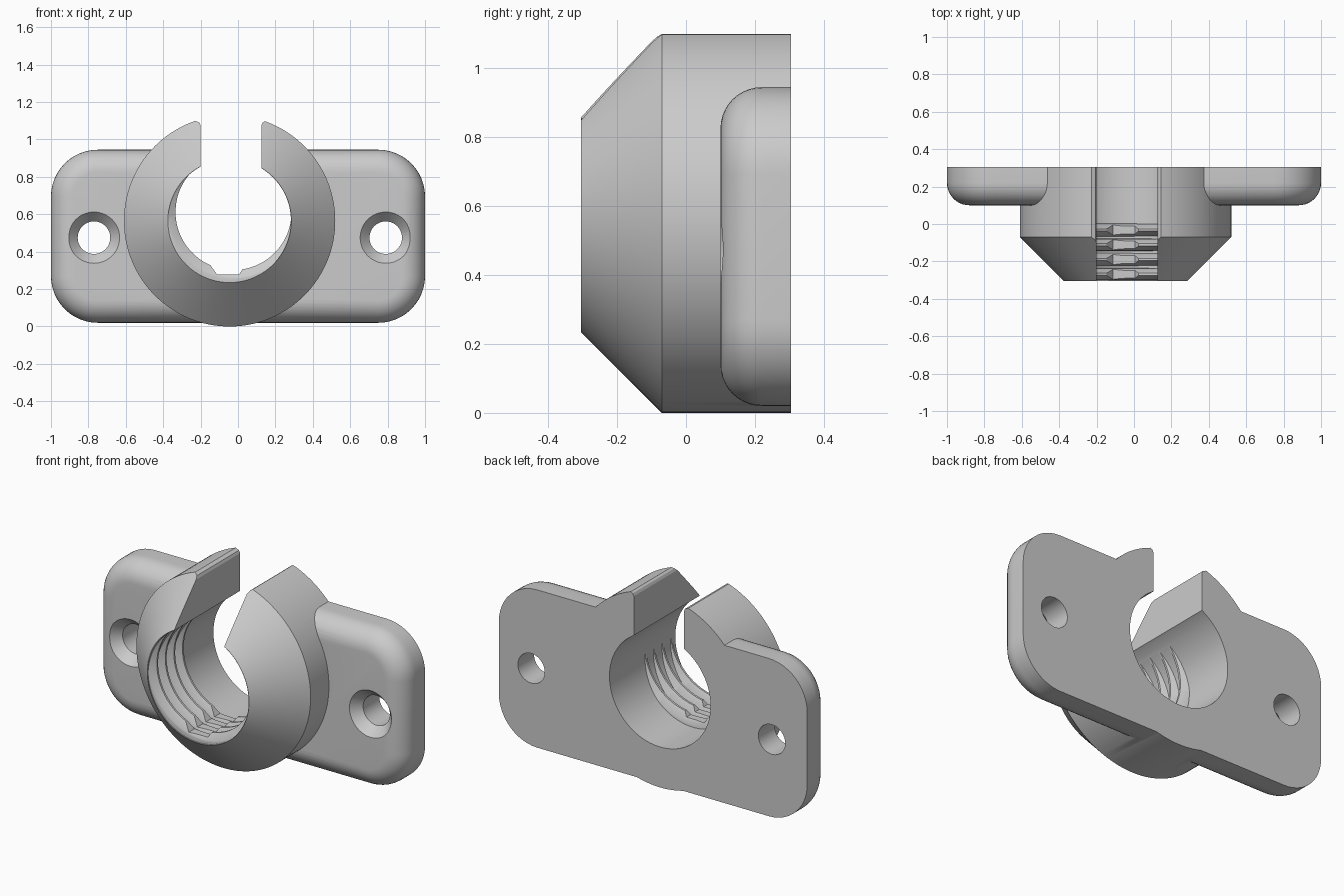
import bpy, bmesh
from math import sin, cos, pi, radians

if "Cube" in bpy.data.objects:
    bpy.data.objects.remove(bpy.data.objects["Cube"])


def loft(name, rings, wrap=False):
    """Skin a list of equal-length point rings; cap the ends or wrap into a torus."""
    bm = bmesh.new()
    loops = [[bm.verts.new(p) for p in ring] for ring in rings]
    n = len(loops[0])
    pairs = list(zip(loops, loops[1:])) + ([(loops[-1], loops[0])] if wrap else [])
    for a, b in pairs:
        for i in range(n):
            j = (i + 1) % n
            bm.faces.new((a[i], a[j], b[j], b[i]))
    if not wrap:
        bm.faces.new(loops[0])
        bm.faces.new(loops[-1])
    bmesh.ops.recalc_face_normals(bm, faces=bm.faces)
    mesh = bpy.data.meshes.new(name)
    bm.to_mesh(mesh)
    bm.free()
    obj = bpy.data.objects.new(name, mesh)
    bpy.context.collection.objects.link(obj)
    return obj


def circle(cx, cz, r, y, n=96):
    return [(cx + r * cos(2 * pi * i / n), y, cz + r * sin(2 * pi * i / n)) for i in range(n)]


def lathe(name, cx, cz, profile, wrap=False, n=96):
    return loft(name, [circle(cx, cz, r, y, n) for r, y in profile], wrap)


def prism(name, outline, y0, y1):
    return loft(name, [[(x, y, z) for x, z in outline] for y in (y0, y1)])


def rounded_rect(inset, y, cx=0, cz=0.4825, hx=1.0, hz=0.4625, r=0.25):
    pts = []
    for k, (sx, sz) in enumerate(((1, 1), (-1, 1), (-1, -1), (1, -1))):
        for i in range(13):
            a = (k + i / 12) * pi / 2
            pts.append((cx + sx * (hx - r) + (r - inset) * cos(a), y,
                        cz + sz * (hz - r) + (r - inset) * sin(a)))
    return pts


def boolean(target, tool, operation):
    tool.hide_render = True
    mod = target.modifiers.new(operation, 'BOOLEAN')
    mod.operation, mod.solver, mod.object = operation, 'EXACT', tool
    bpy.context.view_layer.objects.active = target
    bpy.ops.object.modifier_apply(modifier=mod.name)
    bpy.data.objects.remove(tool, do_unlink=True)


CX, CZ = -0.045, 0.565     # collar axis
TX, TZ = -0.024, 0.612     # thread axis, slightly off centre

# Collar with a conical nose
bracket = lathe("clip_bracket", CX, CZ,
                [(0.33, -0.305), (0.565, -0.07), (0.565, 0.305)], n=128)

# Mounting plate with a rounded front edge
R = 0.12
rings = [rounded_rect(R * (1 - sin(a)), 0.1 + R * (1 - cos(a)))
         for a in [i / 10 * pi / 2 for i in range(11)]]
rings.append(rounded_rect(0, 0.305))
boolean(bracket, loft("mounting_plate", rings), 'UNION')

# Bore through collar and plate
boolean(bracket, lathe("bore_cutter", CX, CZ, [(0.328, -0.5), (0.328, 0.5)]), 'DIFFERENCE')

# Thread ridges, kept inside the nose and interrupted by a bottom groove
envelope = [(0.331, -0.3), (0.556, -0.07), (0.556, 0.2)]
groove = [(-0.112, 0.278), (0.005, 0.278), (0.075, 0.38), (-0.185, 0.38)]
for k in range(4):
    y = -0.032 - 0.079 * k
    ridge = lathe("thread_ridge", TX, TZ,
                  [(0.395, y - 0.037), (0.35, y - 0.03), (0.31, y - 0.006),
                   (0.31, y + 0.006), (0.35, y + 0.03), (0.395, y + 0.037)], wrap=True)
    boolean(ridge, lathe("envelope", CX, CZ, envelope), 'INTERSECT')
    boolean(ridge, prism("groove_cutter", groove, -0.5, 0.5), 'DIFFERENCE')
    boolean(bracket, ridge, 'UNION')

# Top slot, with softened upper corners
slot = [(-0.2, 0.62), (0.125, 0.62), (0.125, 1.075), (0.132, 1.09), (0.155, 1.105),
        (0.155, 1.3), (-0.23, 1.3), (-0.23, 1.1), (-0.207, 1.09), (-0.2, 1.075)]
boolean(bracket, prism("slot_cutter", slot, -0.5, 0.5), 'DIFFERENCE')

# Countersunk screw holes
for x in (-0.77, 0.79):
    boolean(bracket, lathe("screw_cutter", x, 0.475,
                           [(0.137, 0.0), (0.137, 0.1), (0.087, 0.155), (0.087, 0.5)], n=48),
            'DIFFERENCE')

# Smooth shading with crisp edges
bpy.ops.object.select_all(action='DESELECT')
bracket.select_set(True)
bpy.context.view_layer.objects.active = bracket
bpy.ops.object.shade_smooth_by_angle(angle=radians(25))
